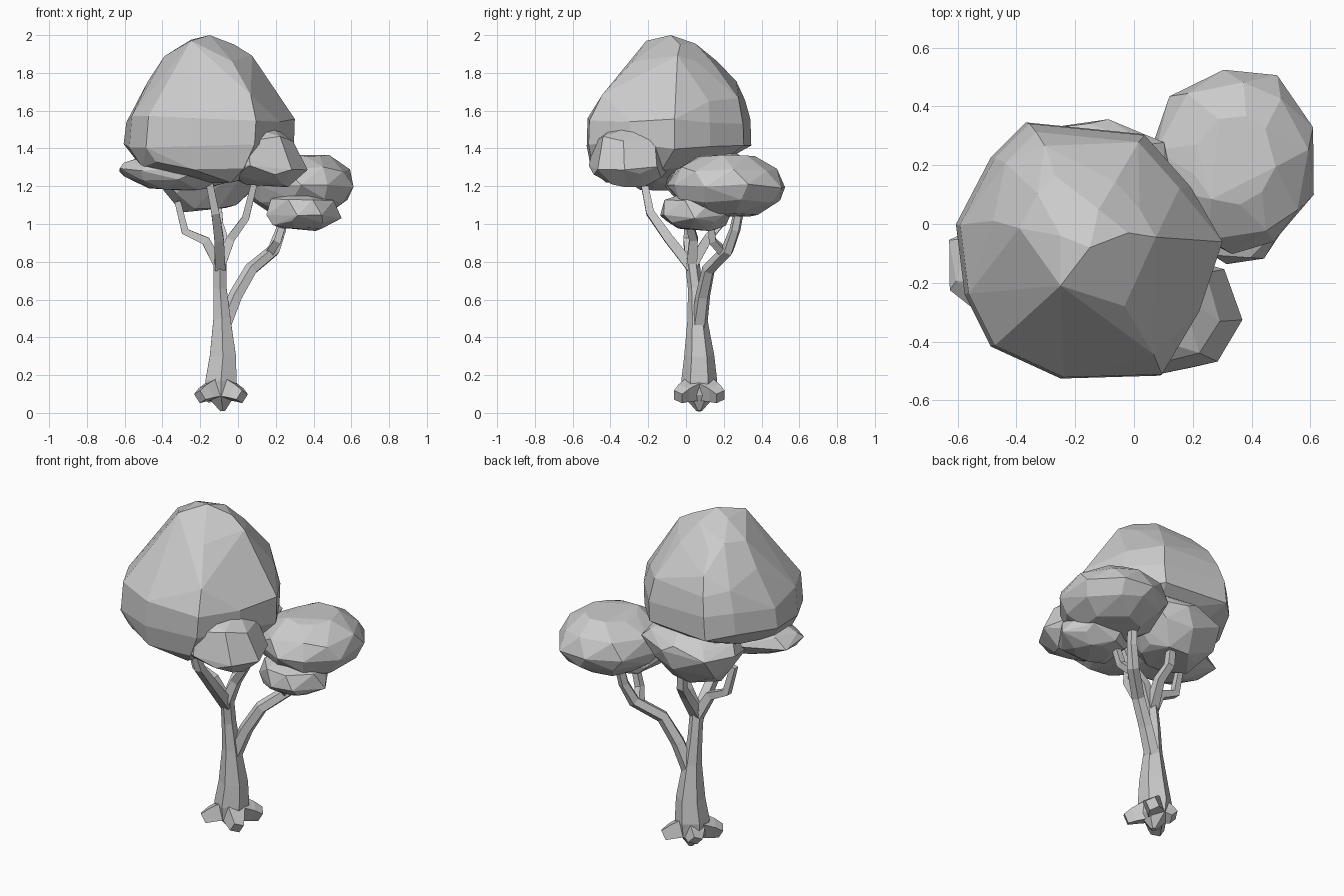
import bpy, bmesh, math, random
from mathutils import Vector

cube = bpy.data.objects.get("Cube")
if cube:
    bpy.data.objects.remove(cube, do_unlink=True)

# One plain colour for the whole tree
grey = bpy.data.materials.new("light_grey")
grey.use_nodes = True
colour = (0.6, 0.6, 0.6, 1)
grey.diffuse_color = colour
grey.node_tree.nodes["Principled BSDF"].inputs["Base Color"].default_value = colour


def finish(name, bm):
    bmesh.ops.recalc_face_normals(bm, faces=bm.faces)
    mesh = bpy.data.meshes.new(name)
    bm.to_mesh(mesh)
    bm.free()
    mesh.materials.append(grey)
    obj = bpy.data.objects.new(name, mesh)
    bpy.context.collection.objects.link(obj)
    return obj


def hull(name, points):
    """Faceted lump wrapped around a set of points."""
    bm = bmesh.new()
    for p in points:
        bm.verts.new(p)
    result = bmesh.ops.convex_hull(bm, input=bm.verts[:])
    loose = {v for v in result["geom_interior"] + result["geom_unused"]
             if isinstance(v, bmesh.types.BMVert)}
    bmesh.ops.delete(bm, geom=list(loose), context="VERTS")
    bmesh.ops.dissolve_limit(bm, angle_limit=math.radians(5),
                             verts=bm.verts[:], edges=bm.edges[:])
    return finish(name, bm)


def lobe(name, low, high, sides, seed, widest=0.45, lean=(0, 0), tilt=0):
    """Rounded leaf lump filling the box from low to high.
    The top can lean sideways and the underside can tilt along x."""
    rng = random.Random(seed)
    low, high = Vector(low), Vector(high)
    mid, half = (low + high) / 2, (high - low) / 2
    points = []
    for level, size in ((0, 0.52), (widest * 0.5, 0.86), (widest, 1.03),
                        (0.78, 0.88), (1, 0.48)):
        turn = rng.random()
        for i in range(sides):
            a = math.tau * (i + turn + rng.uniform(-0.2, 0.2)) / sides
            r = size * rng.uniform(0.96, 1.05)
            x, y = half.x * r * math.cos(a), half.y * r * math.sin(a)
            z = low.z + (high.z - low.z) * level + rng.uniform(-0.015, 0.015)
            points.append((mid.x + x + lean[0] * level, mid.y + y + lean[1] * level,
                           z + tilt * x * (1 - level)))
    return hull(name, points)


def limb(name, path, sides=5):
    """Angular tapered tube; each path entry is x, y, z, radius."""
    bm = bmesh.new()
    spots = [Vector(p[:3]) for p in path]
    rings = []
    for i, p in enumerate(path):
        along = spots[min(i + 1, len(path) - 1)] - spots[max(i - 1, 0)]
        along.normalize()
        side = Vector((0, 1, 0)).cross(along)
        if side.length < 0.2:
            side = Vector((1, 0, 0))
        side.normalize()
        other = along.cross(side)
        angles = [math.tau * (k + 0.5) / sides for k in range(sides)]
        rings.append([bm.verts.new(spots[i] + p[3] * (side * math.cos(a) + other * math.sin(a)))
                      for a in angles])
    for a, b in zip(rings, rings[1:]):
        for k in range(sides):
            n = (k + 1) % sides
            bm.faces.new((a[k], a[n], b[n], b[k]))
    bm.faces.new(rings[0])
    bm.faces.new(rings[-1])
    return finish(name, bm)


# Main crown: a plan outline scaled at several heights, with an angular tip
outline = [(-0.60, 0.0), (-0.48, 0.23), (-0.36, 0.35), (0.04, 0.31), (0.2, 0.13),
           (0.31, -0.06), (0.23, -0.3), (0.1, -0.52), (-0.24, -0.53),
           (-0.48, -0.42), (-0.57, -0.24)]
levels = [(1.23, 0.45, 0.0, -0.14), (1.31, 0.8, -0.02, -0.06), (1.42, 0.99, -0.01, 0),
          (1.55, 0.98, 0, 0), (1.66, 0.87, 0, 0.02), (1.76, 0.73, 0, 0.035),
          (1.875, 0.51, -0.01, 0.03)]
rng = random.Random(4)
crown = [(-0.15, -0.08, 2.0), (-0.25, -0.21, 1.97), (-0.02, -0.03, 1.95),
         (-0.12, 0.05, 1.955), (-0.25, -0.04, 1.975)]
for z, size, dx, dy in levels:
    for x, y in outline:
        if rng.random() < 0.25 and z not in (1.42, 1.55):
            continue
        crown.append((-0.15 + (x + 0.15) * size + dx, -0.09 + (y + 0.09) * size + dy,
                      z + rng.uniform(-0.025, 0.025)))
hull("main_crown", crown)

# Smaller leaf lobes
lobe("crown_front_lobe", (-0.08, -0.52, 1.21), (0.38, -0.1, 1.52), 7, 2, 0.28, (-0.08, 0.02))
lobe("crown_left_lobe", (-0.64, -0.36, 1.19), (0.02, 0.06, 1.36), 8, 5, 0.6)
lobe("crown_back_lobe", (-0.44, -0.13, 1.09), (0.15, 0.36, 1.4), 8, 3, 0.6, (0, 0), 0.12)
lobe("side_crown", (0.05, -0.1, 1.05), (0.63, 0.53, 1.36), 9, 8, 0.48)
lobe("side_crown_lower_lobe", (0.14, -0.14, 0.97), (0.54, 0.24, 1.16), 7, 6, 0.35)

# Trunk, narrowing upward, with a pointed underside
limb("trunk", [(-0.08, 0.07, 0.01, 0.015), (-0.09, 0.07, 0.09, 0.085),
               (-0.09, 0.07, 0.17, 0.095), (-0.08, 0.07, 0.3, 0.08),
               (-0.085, 0.06, 0.5, 0.052), (-0.095, 0.05, 0.66, 0.04),
               (-0.095, 0.03, 0.82, 0.038)], 6)

# Four diagonal roots, the last one shorter
for name, sx, sy, reach in (("front_right_root", -1, -1, 1), ("front_left_root", 1, -1, 1),
                            ("back_left_root", 1, 1, 1), ("back_right_root", -1, 1, 0.65)):
    limb(name, [(-0.09 + sx * d * reach, 0.07 + sy * d * reach, z, r)
                for d, z, r in ((0.02, 0.13, 0.075), (0.08, 0.105, 0.055),
                                (0.112, 0.085, 0.04))], 4)

# Branches to the main crown
limb("left_branch", [(-0.095, 0.03, 0.77, 0.04), (-0.17, 0.01, 0.91, 0.033),
                     (-0.28, 0.01, 0.96, 0.028), (-0.32, 0.0, 1.12, 0.023)], 4)
limb("front_branch", [(-0.095, 0.03, 0.77, 0.04), (-0.1, -0.09, 0.92, 0.035),
                      (-0.12, -0.19, 1.06, 0.03), (-0.16, -0.23, 1.26, 0.025)], 4)
limb("middle_branch", [(-0.095, 0.03, 0.78, 0.04), (-0.04, 0.04, 0.92, 0.032),
                       (0.04, 0.01, 1.03, 0.027), (0.1, -0.03, 1.27, 0.022)], 4)
limb("back_branch", [(-0.095, 0.03, 0.78, 0.04), (-0.08, 0.12, 0.93, 0.032),
                     (-0.1, 0.18, 1.0, 0.03), (-0.11, 0.19, 1.16, 0.027)], 4)

# Forked branch to the side crown
limb("side_branch", [(-0.075, 0.07, 0.46, 0.045), (-0.01, 0.09, 0.62, 0.04),
                     (0.07, 0.12, 0.76, 0.037), (0.19, 0.22, 0.86, 0.035),
                     (0.23, 0.26, 0.97, 0.03), (0.25, 0.29, 1.12, 0.027)], 5)
limb("side_branch_fork", [(0.17, 0.2, 0.85, 0.03), (0.21, 0.14, 0.91, 0.027),
                          (0.25, 0.13, 1.04, 0.024)], 4)
